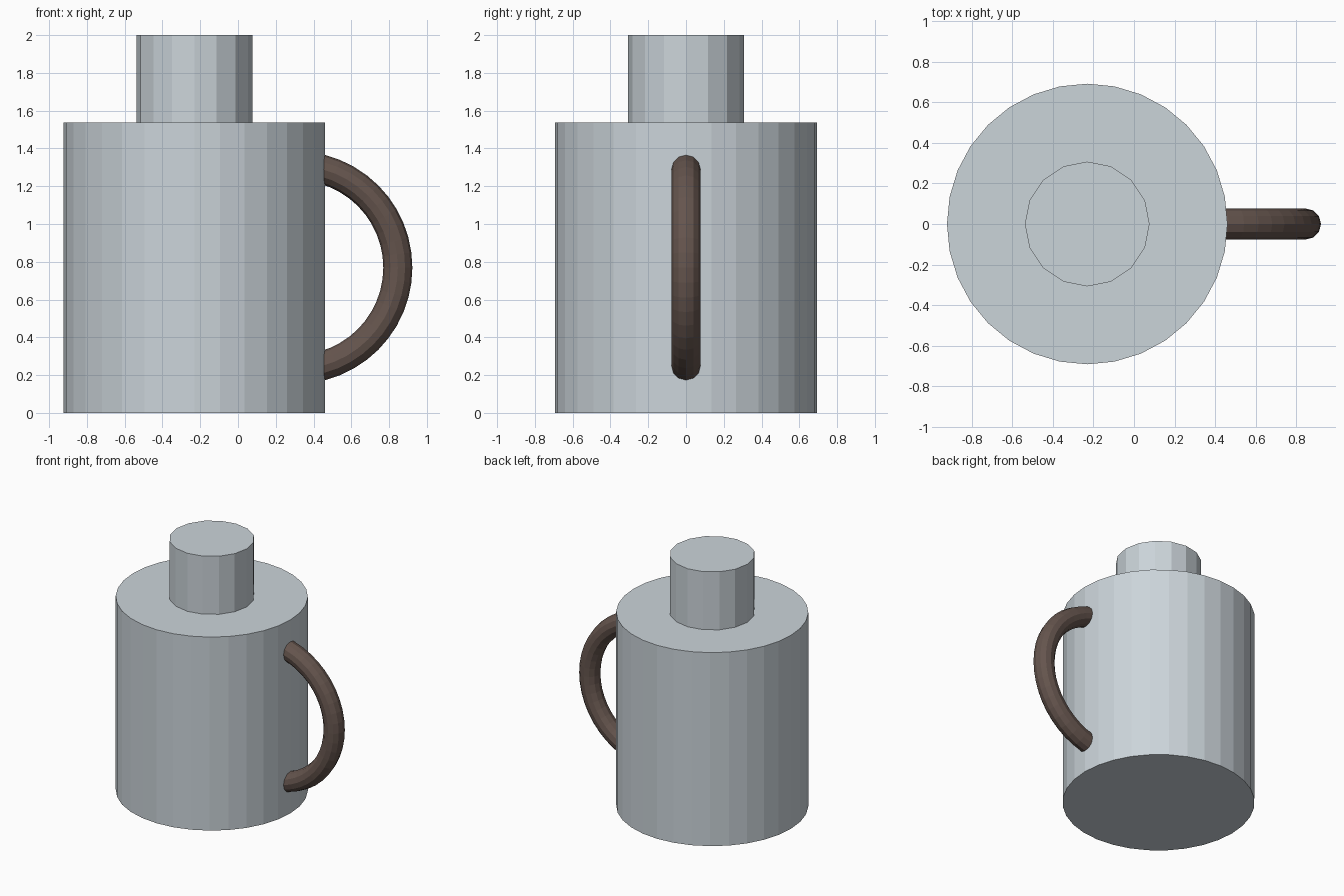
import bpy
import math

if "Cube" in bpy.data.objects:
    bpy.data.objects.remove(bpy.data.objects["Cube"])

S = 2 / 2.6          # overall scale: body 2.0 + neck 0.6 units high
CX = -0.3 * S        # shared axis of body and neck


def material(name, color):
    m = bpy.data.materials.new(name)
    m.diffuse_color = color
    m.use_nodes = True
    m.node_tree.nodes["Principled BSDF"].inputs["Base Color"].default_value = m.diffuse_color
    return m


def finish(name, mat):
    obj = bpy.context.object
    obj.name = name
    obj.data.materials.append(mat)
    return obj


def cylinder(name, sides, radius, z0, z1, mat):
    bpy.ops.mesh.primitive_cylinder_add(
        vertices=sides, radius=radius * S, depth=(z1 - z0) * S,
        location=(CX, 0, (z0 + z1) / 2 * S))
    return finish(name, mat)


metal = material("pale_metal", (0.60, 0.66, 0.70, 1))
brown = material("dark_brown", (0.13, 0.09, 0.075, 1))

# Container body and narrower neck
cylinder("body", 32, 0.9, 0, 2.0, metal)
cylinder("neck", 16, 0.4, 2.0, 2.6, metal)

# Ring handle, its inner half buried in the body
bpy.ops.mesh.primitive_torus_add(
    major_segments=48, minor_segments=12,
    major_radius=0.7 * S, minor_radius=0.1 * S,
    location=(CX + 0.7 * S, 0, 1.0 * S), rotation=(math.pi / 2, 0, 0))
finish("handle", brown)
